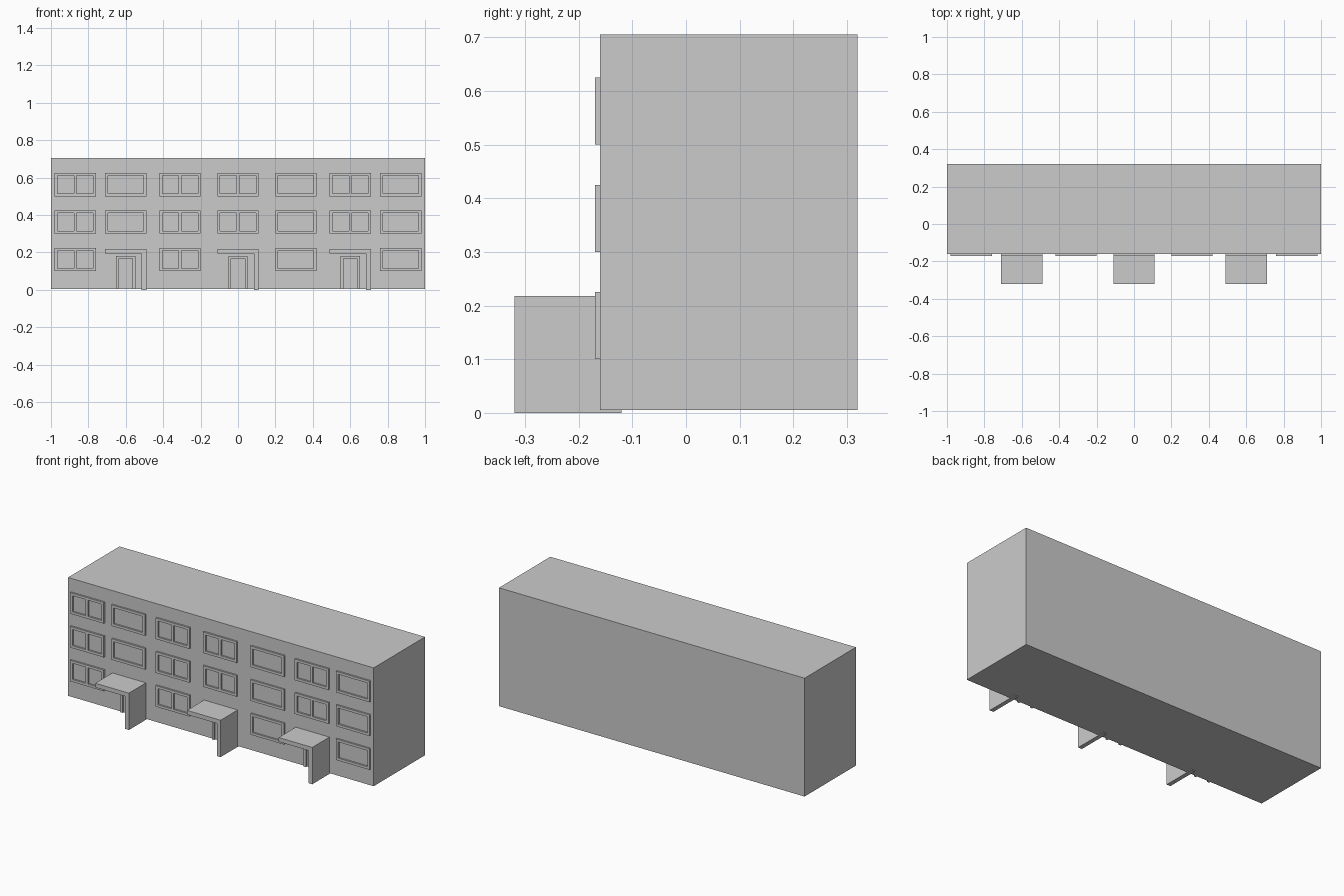
import bpy, bmesh

if "Cube" in bpy.data.objects:
    bpy.data.objects.remove(bpy.data.objects["Cube"])

FRONT = -0.16   # facade plane
DEPTH = 0.01    # how far frames stand proud of it


def finish(name, bm):
    bmesh.ops.recalc_face_normals(bm, faces=bm.faces)
    mesh = bpy.data.meshes.new(name)
    bm.to_mesh(mesh)
    bm.free()
    ob = bpy.data.objects.new(name, mesh)
    bpy.context.collection.objects.link(ob)
    return ob


def extrude_back(bm, faces, dy):
    new = bmesh.ops.extrude_face_region(bm, geom=faces, use_keep_orig=True)["geom"]
    verts = [v for v in new if isinstance(v, bmesh.types.BMVert)]
    bmesh.ops.translate(bm, verts=verts, vec=(0, dy, 0))


def prism(name, profile, y0, y1):
    """Extrude an x-z outline from y0 to y1."""
    bm = bmesh.new()
    face = bm.faces.new([bm.verts.new((x, y0, z)) for x, z in profile])
    extrude_back(bm, [face], y1 - y0)
    return finish(name, bm)


def frame(name, xs, zs, holes):
    """Flat lattice of bars; cells listed in holes stay open."""
    bm = bmesh.new()
    grid = [[bm.verts.new((x, FRONT - DEPTH, z)) for z in zs] for x in xs]
    faces = []
    for i in range(len(xs) - 1):
        for j in range(len(zs) - 1):
            if (i, j) not in holes:
                faces.append(bm.faces.new((grid[i][j], grid[i + 1][j],
                                           grid[i + 1][j + 1], grid[i][j + 1])))
    extrude_back(bm, faces, DEPTH)
    loose = [v for v in bm.verts if not v.link_faces]
    bmesh.ops.delete(bm, geom=loose, context='VERTS')
    return finish(name, bm)


# Main block
prism("building_body", [(-1, 0.005), (1, 0.005), (1, 0.705), (-1, 0.705)], FRONT, 0.32)

# Windows: (column centre, has centre mullion)
columns = [(-0.87, True), (-0.6, False), (-0.31, True), (0.0, True),
           (0.31, False), (0.6, True), (0.87, False)]
entrances = (-0.6, 0.0, 0.6)
T = 0.015
for floor in range(3):
    z = 0.1 + 0.2 * floor
    zs = [z, z + T, z + 0.125 - T, z + 0.125]
    for x, mullion in columns:
        if floor == 0 and x in entrances:
            continue
        middle = [x - T / 2, x + T / 2] if mullion else []
        xs = [x - 0.11, x - 0.11 + T] + middle + [x + 0.11 - T, x + 0.11]
        frame("window_frame", xs, zs, {(1, 1), (3, 1)} if mullion else {(1, 1)})

# Entrances: door frame plus L-shaped porch (roof slab and side wall)
for x in entrances:
    frame("door_frame", [x - 0.052, x - 0.037, x + 0.037, x + 0.052],
          [0.005, 0.167, 0.182], {(1, 0)})
    prism("porch", [(x - 0.11, 0.193), (x + 0.085, 0.193), (x + 0.085, 0.0),
                    (x + 0.11, 0.0), (x + 0.11, 0.218), (x - 0.11, 0.218)], -0.32, -0.12)
